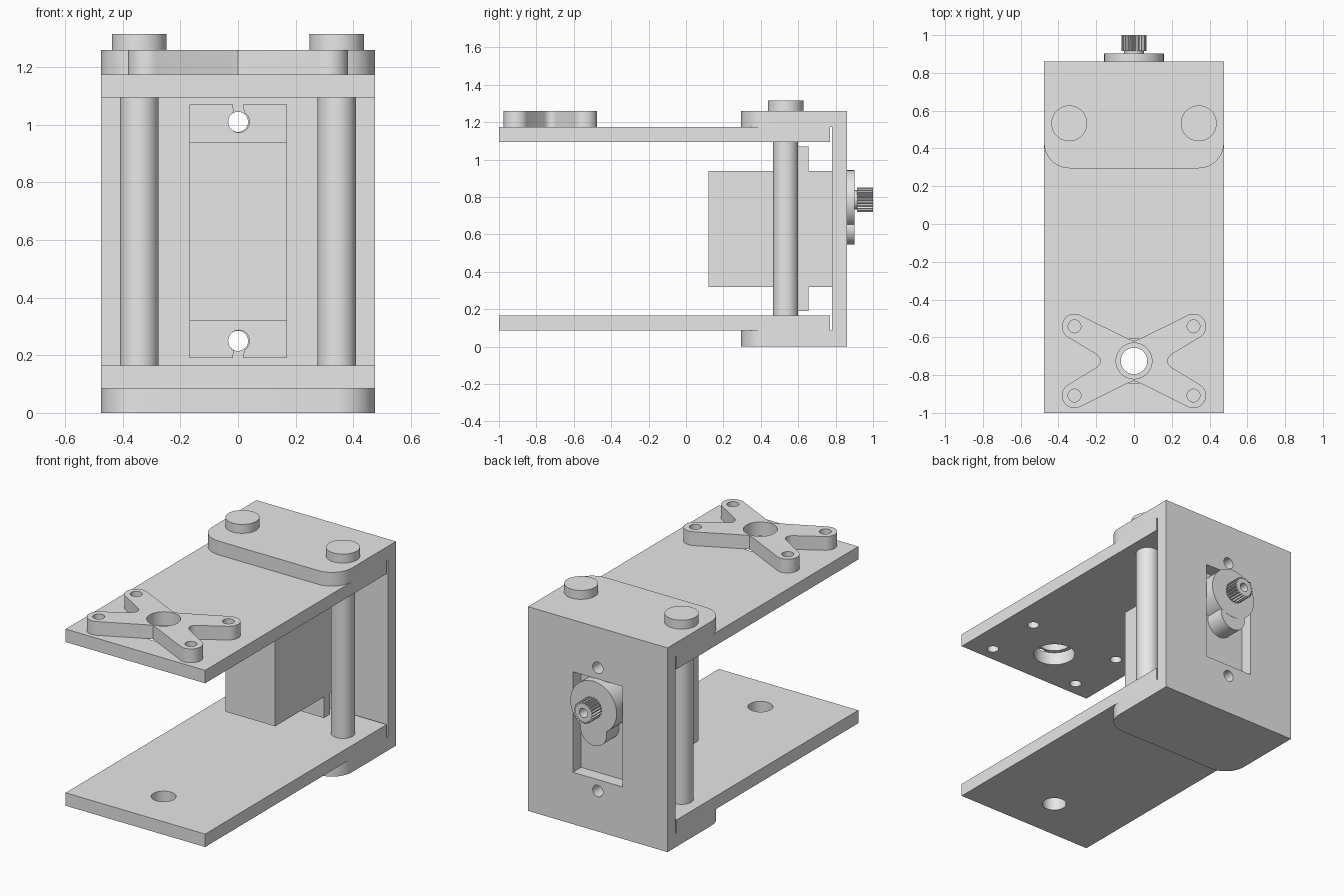
import bpy, bmesh
from math import sin, cos, radians, pi

cube = bpy.data.objects.get("Cube")
if cube:
    bpy.data.objects.remove(cube, do_unlink=True)

grey = bpy.data.materials.new("plain_grey")
grey.use_nodes = True
grey.diffuse_color = (0.8, 0.8, 0.8, 1)
grey.node_tree.nodes["Principled BSDF"].inputs["Base Color"].default_value = (0.8, 0.8, 0.8, 1)


def arc(cx, cy, r, start, end, steps=12):
    angles = [radians(start + (end - start) * i / steps) for i in range(steps + 1)]
    return [(cx + r * cos(a), cy + r * sin(a)) for a in angles]


def circle(cx, cy, r, steps=40):
    return arc(cx, cy, r, 0, 360, steps)[:-1]


def rect(x0, x1, y0, y1):
    return [(x0, y0), (x1, y0), (x1, y1), (x0, y1)]


def solid(name, loops, low, high, axis="Z"):
    """Extrude an outline (first loop) with holes (other loops) along Z or Y."""
    curve = bpy.data.curves.new(name + "_profile", "CURVE")
    curve.dimensions = "2D"
    curve.fill_mode = "BOTH"
    curve.extrude = (high - low) / 2
    for loop in loops:
        spline = curve.splines.new("POLY")
        spline.points.add(len(loop) - 1)
        for point, (x, y) in zip(spline.points, loop):
            point.co = (x, y, 0, 1)
        spline.use_cyclic_u = True
    helper = bpy.data.objects.new(name + "_profile", curve)
    bpy.context.collection.objects.link(helper)
    bpy.context.view_layer.update()
    graph = bpy.context.evaluated_depsgraph_get()
    mesh = bpy.data.meshes.new_from_object(helper.evaluated_get(graph))
    bpy.data.objects.remove(helper, do_unlink=True)
    bpy.data.curves.remove(curve)

    middle = (low + high) / 2
    bm = bmesh.new()
    bm.from_mesh(mesh)
    for v in bm.verts:
        x, y, z = v.co
        v.co = (x, y, middle + z) if axis == "Z" else (x, middle - z, y)
    bmesh.ops.remove_doubles(bm, verts=bm.verts, dist=1e-5)
    bmesh.ops.recalc_face_normals(bm, faces=bm.faces)
    bm.to_mesh(mesh)
    bm.free()
    mesh.name = name
    mesh.materials.clear()
    mesh.materials.append(grey)
    obj = bpy.data.objects.new(name, mesh)
    bpy.context.collection.objects.link(obj)
    bpy.ops.object.select_all(action="DESELECT")
    obj.select_set(True)
    bpy.context.view_layer.objects.active = obj
    bpy.ops.object.shade_smooth_by_angle(angle=radians(30))
    return obj


W = 0.476              # half width of the frame
HORN_Y = -0.725        # centre of the cross bracket
ROD_X, ROD_Y = 0.343, 0.533
SERVO_Z = 0.63
SHAFT_Z = 0.785
tips = [(sx * 0.315, HORN_Y + sy * 0.183) for sx in (-1, 1) for sy in (-1, 1)]

# Back wall with motor window and two screw holes
solid("back_wall", [rect(-W, W, 0, 1.26), rect(-0.168, 0.17, 0.32, 0.94),
                    circle(0, 0.25, 0.035), circle(0, 1.01, 0.035)], 0.78, 0.86, "Y")

# Rounded clamp pads above and below
pad = [(W, 0.78), (-W, 0.78)]
pad += arc(-W + 0.135, 0.43, 0.135, 180, 270) + arc(W - 0.135, 0.43, 0.135, 270, 360)
solid("lower_pad", [pad], 0, 0.085)
solid("upper_pad", [pad], 1.175, 1.26)

# Long plates
board = rect(-W, W, -1, 0.77)
solid("lower_plate", [board, circle(0, HORN_Y, 0.07)], 0.085, 0.165)
solid("upper_plate", [board, circle(0, HORN_Y, 0.12)]
      + [circle(x, y, 0.034, 24) for x, y in tips], 1.095, 1.175)

# Cross-shaped bracket, one quadrant mirrored to four
quarter = [(0.178, 0), (0.182, 0.015), (0.195, 0.032)]
quarter += arc(0.315, 0.183, 0.067, -57, 117, 16)
quarter += [(0.025, 0.114), (0, 0.106)]
half = quarter + [(-x, y) for x, y in quarter[-2::-1]]
outline = half + [(x, -y) for x, y in half[-2:0:-1]]
cross = [(x, y + HORN_Y) for x, y in outline]
solid("cross_bracket", [cross, circle(0, HORN_Y, 0.095)]
      + [circle(x, y, 0.034, 24) for x, y in tips], 1.175, 1.26)

# Spacer rods with bolt heads
for side, sx in (("left", 1), ("right", -1)):
    solid(side + "_rod", [circle(sx * ROD_X, ROD_Y, 0.067)], 0, 1.26)
    solid(side + "_bolt_head", [circle(sx * ROD_X, ROD_Y, 0.095)], 1.26, 1.315)

# Motor body and its slotted mounting flange
solid("motor_body", [rect(-0.168, 0.17, 0.32, 0.94)], 0.12, 0.78, "Y")
ear = [(-0.168, 0.44), (-0.018, 0.44)]
ear += arc(0.003, 0.38, 0.037, 119, 421, 24) + [(0.018, 0.44), (0.17, 0.44)]
flange = ear + [(x, -y) for x, y in reversed(ear)]
solid("motor_flange", [[(x, y + SERVO_Z) for x, y in flange]], 0.595, 0.655, "Y")

# Gear housing and splined output shaft
solid("gear_housing", [circle(0, SHAFT_Z, 0.158, 48)], 0.78, 0.902, "Y")
solid("gear_lobe", [circle(0, 0.635, 0.09)], 0.78, 0.901, "Y")
solid("shaft_neck", [circle(0, SHAFT_Z, 0.052)], 0.902, 0.915, "Y")
teeth = 22
spline_loop = []
for i in range(teeth * 4):
    r = 0.066 if i % 4 < 2 else 0.055
    a = 2 * pi * i / (teeth * 4)
    spline_loop.append((r * cos(a), SHAFT_Z + r * sin(a)))
solid("output_shaft", [spline_loop, circle(0, SHAFT_Z, 0.028, 24)], 0.915, 1.0, "Y")
